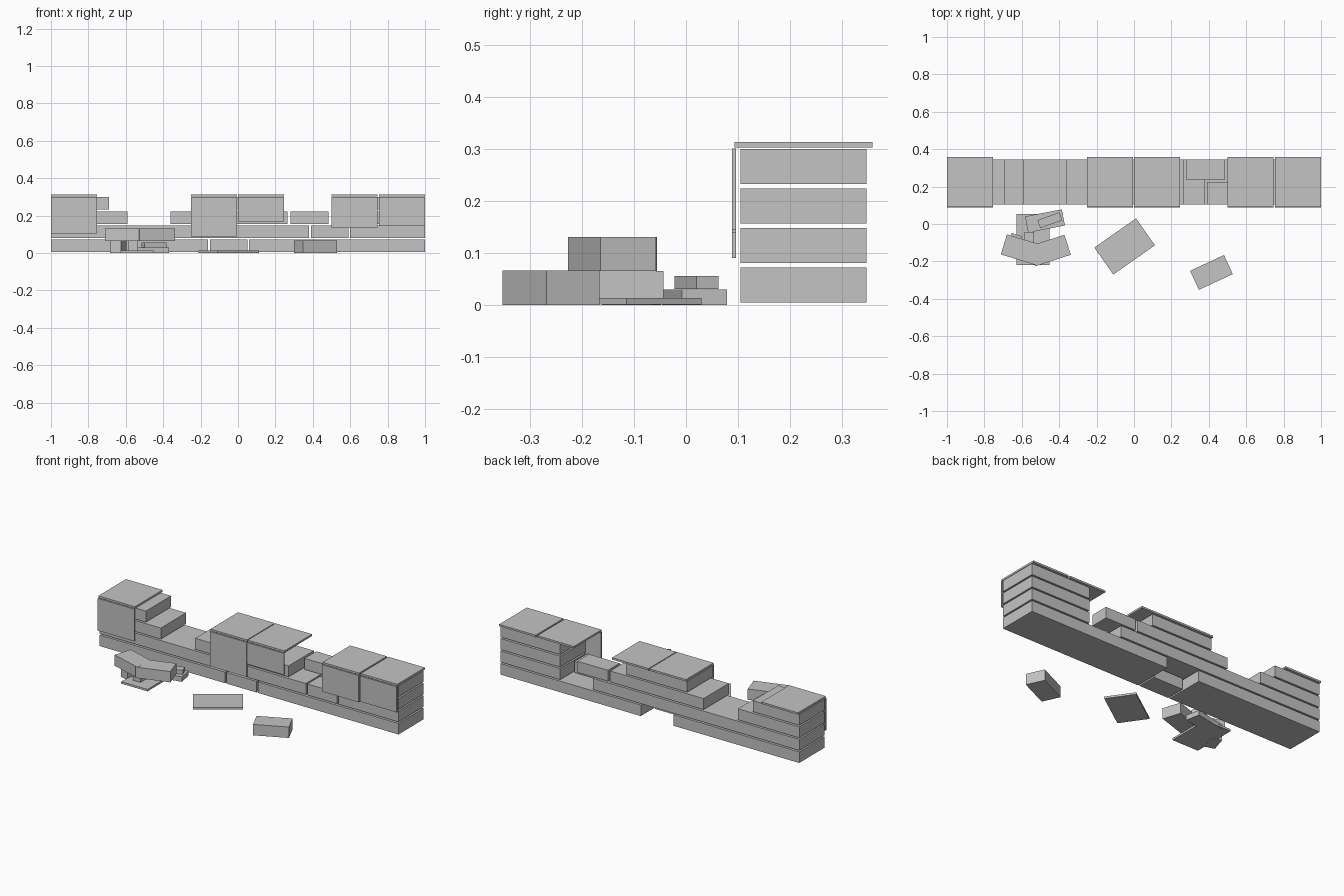
import bpy
import math

cube = bpy.data.objects.get("Cube")
if cube:
    bpy.data.objects.remove(cube, do_unlink=True)

stone = bpy.data.materials.new("grey_stone")
stone.use_nodes = True
GREY = (0.55, 0.55, 0.55, 1)
stone.diffuse_color = GREY
stone.node_tree.nodes["Principled BSDF"].inputs["Base Color"].default_value = GREY


def block(name, center, size, angle=0):
    """Flat-shaded box, turned about the vertical axis."""
    bpy.ops.mesh.primitive_cube_add(size=1, location=center,
                                    rotation=(0, 0, math.radians(angle)))
    ob = bpy.context.object
    ob.name = name
    ob.scale = size
    ob.data.materials.append(stone)
    return ob


def span(name, x, y, z):
    """Box given by its low and high limits on each axis."""
    lims = (x, y, z)
    return block(name, [(a + b) / 2 for a, b in lims], [b - a for a, b in lims])


FULL, FRONT, BACK = (0.105, 0.346), (0.105, 0.225), (0.235, 0.346)
PITCH, HEIGHT, BASE = 0.0757, 0.067, 0.005

# Wall courses, bottom to top: start, end, depth
courses = [
    [(-1, -0.16, FULL), (-0.15, 0.05, FRONT), (0.06, 1, FULL)],
    [(-1, 0.38, FULL), (0.39, 0.59, FRONT), (0.6, 1, FULL)],
    [(-1, -0.59, FULL), (-0.36, 0.265, FULL), (0.28, 0.485, BACK), (0.6, 1, FULL)],
    [(-1, -0.69, FULL), (-0.25, 0.16, FULL), (0.6, 1, FULL)],
]
for row, blocks in enumerate(courses):
    low = BASE + row * PITCH
    for x0, x1, depth in blocks:
        span("wall_block", (x0, x1), depth, (low, low + HEIGHT))

# Cap slabs with the thin facing panel that hangs below each
for x0, drop in [(-1, 0.105), (-0.25, 0.09), (0, 0.17), (0.5, 0.138), (0.755, 0.145)]:
    x = (x0, x0 + 0.245)
    span("cap_slab", x, (0.093, 0.358), (0.302, 0.313))
    span("facing_panel", x, (0.088, 0.096), (drop, 0.3))

# Fallen slabs and blocks on the ground
block("fallen_slab", (-0.05, -0.12, 0.007), (0.272, 0.176, 0.012), 35)
block("fallen_block", (0.414, -0.259, 0.033), (0.2, 0.112, 0.066), 25)

# Rubble pile
block("pile_slab", (-0.54, -0.083, 0.007), (0.176, 0.272, 0.012), 0)
block("pile_support_right", (-0.64, -0.105, 0.032), (0.06, 0.1, 0.064), -17)
block("pile_support_left", (-0.56, -0.105, 0.039), (0.05, 0.124, 0.052), 0)
block("pile_top_right", (-0.6, -0.138, 0.098), (0.2, 0.112, 0.066), -17)
block("pile_top_left", (-0.45, -0.142, 0.098), (0.2, 0.112, 0.065), 18)
block("pile_back_block", (-0.476, 0.016, 0.015), (0.2, 0.088, 0.03), 11)
block("pile_chip", (-0.45, 0.02, 0.043), (0.125, 0.045, 0.025), 20)
